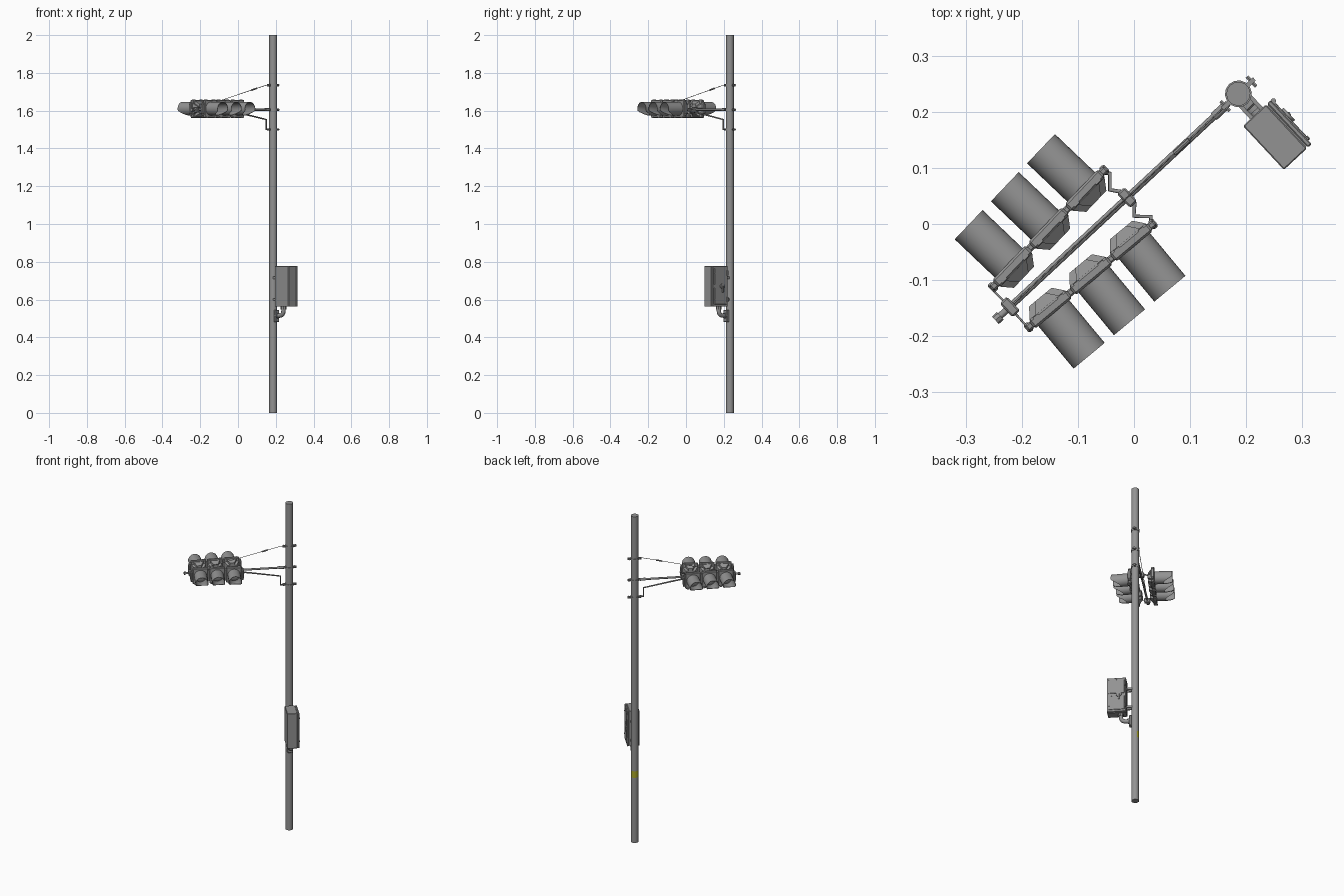
import bpy, bmesh, math
from mathutils import Matrix, Vector

if "Cube" in bpy.data.objects:
    bpy.data.objects.remove(bpy.data.objects["Cube"])


def material(name, rgb):
    m = bpy.data.materials.new(name)
    m.diffuse_color = (*rgb, 1)
    m.use_nodes = True
    m.node_tree.nodes["Principled BSDF"].inputs["Base Color"].default_value = m.diffuse_color
    return m


GREY = material("grey_metal", (0.29, 0.29, 0.29))
YELLOW = material("yellow_marking", (0.40, 0.38, 0.02))


def T(x, y, z):
    return Matrix.Translation((x, y, z))


def finish(name, bm, mat=GREY, matrix=Matrix(), smooth=False):
    bmesh.ops.recalc_face_normals(bm, faces=bm.faces)
    bm.transform(matrix)
    me = bpy.data.meshes.new(name)
    bm.to_mesh(me)
    bm.free()
    me.materials.append(mat)
    ob = bpy.data.objects.new(name, me)
    bpy.context.collection.objects.link(ob)
    if smooth:
        bpy.ops.object.select_all(action='DESELECT')
        ob.select_set(True)
        bpy.context.view_layer.objects.active = ob
        bpy.ops.object.shade_smooth_by_angle(angle=math.radians(40))
    return ob


def box(name, loc, size, matrix, bevel=0.0):
    bm = bmesh.new()
    bmesh.ops.create_cube(bm, size=1, matrix=T(*loc) @ Matrix.Diagonal((*size, 1)))
    if bevel:
        bmesh.ops.bevel(bm, geom=bm.edges[:], offset=bevel, segments=1, affect='EDGES')
    return finish(name, bm, matrix=matrix)


def cylinder(name, a, b, r1, matrix, r2=None, sides=12, smooth=True):
    a, b = Vector(a), Vector(b)
    d = b - a
    bm = bmesh.new()
    m = Matrix.Translation((a + b) / 2) @ d.to_track_quat('Z', 'Y').to_matrix().to_4x4()
    bmesh.ops.create_cone(bm, cap_ends=True, segments=sides, radius1=r1,
                          radius2=r1 if r2 is None else r2, depth=d.length, matrix=m)
    return finish(name, bm, matrix=matrix, smooth=smooth)


def rod(name, pts, r, matrix=Matrix(), res=2):
    cu = bpy.data.curves.new(name, 'CURVE')
    cu.dimensions = '3D'
    cu.bevel_depth, cu.bevel_resolution, cu.use_fill_caps = r, res, True
    sp = cu.splines.new('POLY')
    sp.points.add(len(pts) - 1)
    for p, co in zip(sp.points, pts):
        p.co = (*(matrix @ Vector(co)), 1)
    cu.materials.append(GREY)
    ob = bpy.data.objects.new(name, cu)
    bpy.context.collection.objects.link(ob)
    bpy.ops.object.select_all(action='DESELECT')
    ob.select_set(True)
    bpy.context.view_layer.objects.active = ob
    bpy.ops.object.convert(target='MESH')


# Pole frame: local -x runs along the arm, local -y points to the cabinet
P = T(0.186, 0.232, 0) @ Matrix.Rotation(math.radians(43), 4, 'Z')
cylinder("pole", (0, 0, 0), (0, 0, 2), 0.0215, P, sides=14)

# Yellow marking wrapped on the far side of the pole
bm = bmesh.new()
rows = []
for i in range(9):
    a = math.radians(30 + 15 * i)
    rows.append([bm.verts.new((0.0225 * math.cos(a), 0.0225 * math.sin(a), z)) for z in (0.4, 0.44)])
for p, q in zip(rows, rows[1:]):
    bm.faces.new((p[0], p[1], q[1], q[0]))
finish("pole_marking", bm, YELLOW, P, True)

# Clamps on the pole with ears and bolts on both sides
for z in (1.5, 1.605, 1.735):
    cylinder("clamp_band", (0, 0, z - 0.006), (0, 0, z + 0.006), 0.024, P, sides=14)
    for s in (-1, 1):
        box("clamp_ear", (s * 0.030, 0, z), (0.018, 0.008, 0.012), P)
        cylinder("clamp_bolt", (s * 0.032, -0.012, z), (s * 0.032, 0.012, z), 0.0035, P, sides=6, smooth=False)

# Arm, brace and stay cable
rod("arm", [(-0.025, 0, 1.605), (-0.589, 0, 1.605)], 0.006, P)
cylinder("arm_socket", (-0.03, 0, 1.605), (-0.06, 0, 1.605), 0.008, P)
rod("brace", [(-0.025, 0, 1.5), (-0.05, 0, 1.5), (-0.05, 0, 1.553), (-0.21, 0, 1.582), (-0.32, 0, 1.6)], 0.0045, P)
rod("stay_cable", [(-0.035, 0, 1.737), (-0.05, 0, 1.735), (-0.56, 0, 1.61)], 0.0015, P, 0)
cylinder("turnbuckle", (-0.12, 0, 1.718), (-0.155, 0, 1.709), 0.0045, P, sides=8)
cylinder("arm_end_cap", (-0.58, 0, 1.605), (-0.592, 0, 1.605), 0.009, P, sides=8)

# Hangers between the arm and the signal heads
for x in (-0.271, -0.557):
    box("arm_clamp", (x, 0, 1.605), (0.018, 0.034, 0.028), P, 0.003)
rod("hanger_inner_left", [(-0.01, 0.055, 1.61), (-0.043, 0.061, 1.61), (-0.043, 0.09, 1.61), (-0.055, 0.092, 1.61)], 0.004)
rod("hanger_inner_right", [(-0.008, 0.045, 1.61), (0.001, 0.037, 1.61), (0.0, 0.014, 1.61), (0.03, 0.013, 1.61), (0.03, 0.002, 1.61)], 0.004)
rod("hanger_outer", [(-0.252, -0.117, 1.61), (-0.222, -0.148, 1.61), (-0.187, -0.187, 1.61)], 0.002)


def visor(matrix):
    """Hood tube whose lower part is cut back on a slant."""
    bm = bmesh.new()
    r, n, rings = 0.036, 24, []
    for k in range(n):
        a = 2 * math.pi * k / n
        h = math.sin(a)
        tip = 0.108 if h > -0.35 else 0.108 - 0.05 * (-0.35 - h) / 0.65
        ring = []
        for rad, y in ((r, -0.008), (r, -tip), (r - 0.0025, -tip), (r - 0.0025, -0.012)):
            ring.append(bm.verts.new((rad * math.cos(a), y, rad * h)))
        rings.append(ring)
    for k in range(n):
        p, q = rings[k], rings[(k + 1) % n]
        for j in range(4):
            i = (j + 1) % 4
            bm.faces.new((p[j], p[i], q[i], q[j]))
    finish("visor", bm, matrix=matrix, smooth=True)


def back_shell(matrix):
    """Tapered rear housing of one lamp."""
    bm = bmesh.new()
    bmesh.ops.create_cone(bm, cap_ends=True, segments=4, radius1=0.042 * math.sqrt(2),
                          radius2=0.026 * math.sqrt(2), depth=0.02,
                          matrix=T(0, 0.018, 0) @ Matrix.Rotation(math.radians(-90), 4, 'X')
                          @ Matrix.Rotation(math.radians(45), 4, 'Z'))
    edges = [e for e in bm.edges if abs(e.verts[0].co.y - e.verts[1].co.y) > 0.01]
    bmesh.ops.bevel(bm, geom=edges, offset=0.012, segments=2, affect='EDGES')
    finish("lamp_back_shell", bm, matrix=matrix)


def signal_head(x, y, angle):
    H = T(x, y, 1.61) @ Matrix.Rotation(math.radians(angle), 4, 'Z')
    box("head_spine", (0, 0, 0), (0.296, 0.013, 0.07), H, 0.003)
    for s in (-1, 1):
        box("head_end_cap", (s * 0.144, 0, 0), (0.012, 0.018, 0.05), H, 0.003)
    for i in (-1, 0, 1):
        M = H @ T(i * 0.0935, 0, 0)
        box("lamp_housing", (0, 0, 0), (0.087, 0.019, 0.095), M, 0.004)
        for s in (-1, 1):
            box("housing_latch", (s * 0.028, -0.004, -0.046), (0.012, 0.018, 0.008), M)
            box("housing_hinge", (s * 0.028, 0.002, 0.046), (0.012, 0.012, 0.006), M)
        back_shell(M)
        visor(M)
        # Domed lens inside the hood
        bm = bmesh.new()
        bmesh.ops.create_uvsphere(bm, u_segments=20, v_segments=10, radius=0.0335,
                                  matrix=T(0, -0.009, 0) @ Matrix.Diagonal((1, 0.3, 1, 1)))
        finish("lens", bm, matrix=M, smooth=True)


signal_head(-0.152, -0.008, 226.4)
signal_head(-0.077, -0.092, 39.7)

# Control cabinet: body, door, door fittings
box("cabinet_body", (-0.005, -0.101, 0.67), (0.056, 0.107, 0.215), P, 0.002)
box("cabinet_rim", (0.0245, -0.101, 0.67), (0.003, 0.100, 0.208), P)
box("cabinet_door", (0.03, -0.101, 0.67), (0.009, 0.107, 0.215), P, 0.002)
box("door_upper_panel", (0.0355, -0.101, 0.722), (0.004, 0.088, 0.086), P, 0.001)
box("door_lower_panel", (0.0355, -0.101, 0.618), (0.004, 0.088, 0.086), P, 0.001)
cylinder("door_lock", (0.034, -0.088, 0.67), (0.042, -0.088, 0.67), 0.015, P, sides=16)
box("door_handle", (0.041, -0.088, 0.655), (0.006, 0.008, 0.034), P, 0.001)
for z in (0.6, 0.74):
    cylinder("door_hinge", (0.037, -0.052, z - 0.013), (0.037, -0.052, z + 0.013), 0.005, P, sides=8)
    cylinder("door_screw", (0.034, -0.142, z), (0.039, -0.142, z), 0.004, P, sides=8)

# Cabinet mounts and cable elbow into the pole
for x in (-0.012, 0.012):
    box("cabinet_bracket", (x, -0.034, 0.715), (0.007, 0.034, 0.012), P)
    box("cabinet_lower_bracket", (x, -0.034, 0.6), (0.007, 0.034, 0.012), P)
elbow = [(0, -0.08, 0.575), (0, -0.08, 0.54)]
elbow += [(0, -0.055 - 0.025 * math.cos(math.radians(t)), 0.54 - 0.025 * math.sin(math.radians(t))) for t in (22, 45, 67, 90)]
rod("cable_elbow", elbow + [(0, -0.018, 0.515)], 0.0115, P, 3)
cylinder("elbow_nut", (0, -0.08, 0.548), (0, -0.08, 0.564), 0.015, P, sides=8, smooth=False)
box("elbow_pole_plate", (0, -0.026, 0.513), (0.03, 0.016, 0.066), P, 0.003)
cylinder("elbow_flange", (0, -0.03, 0.515), (0, -0.042, 0.515), 0.015, P, sides=12)
